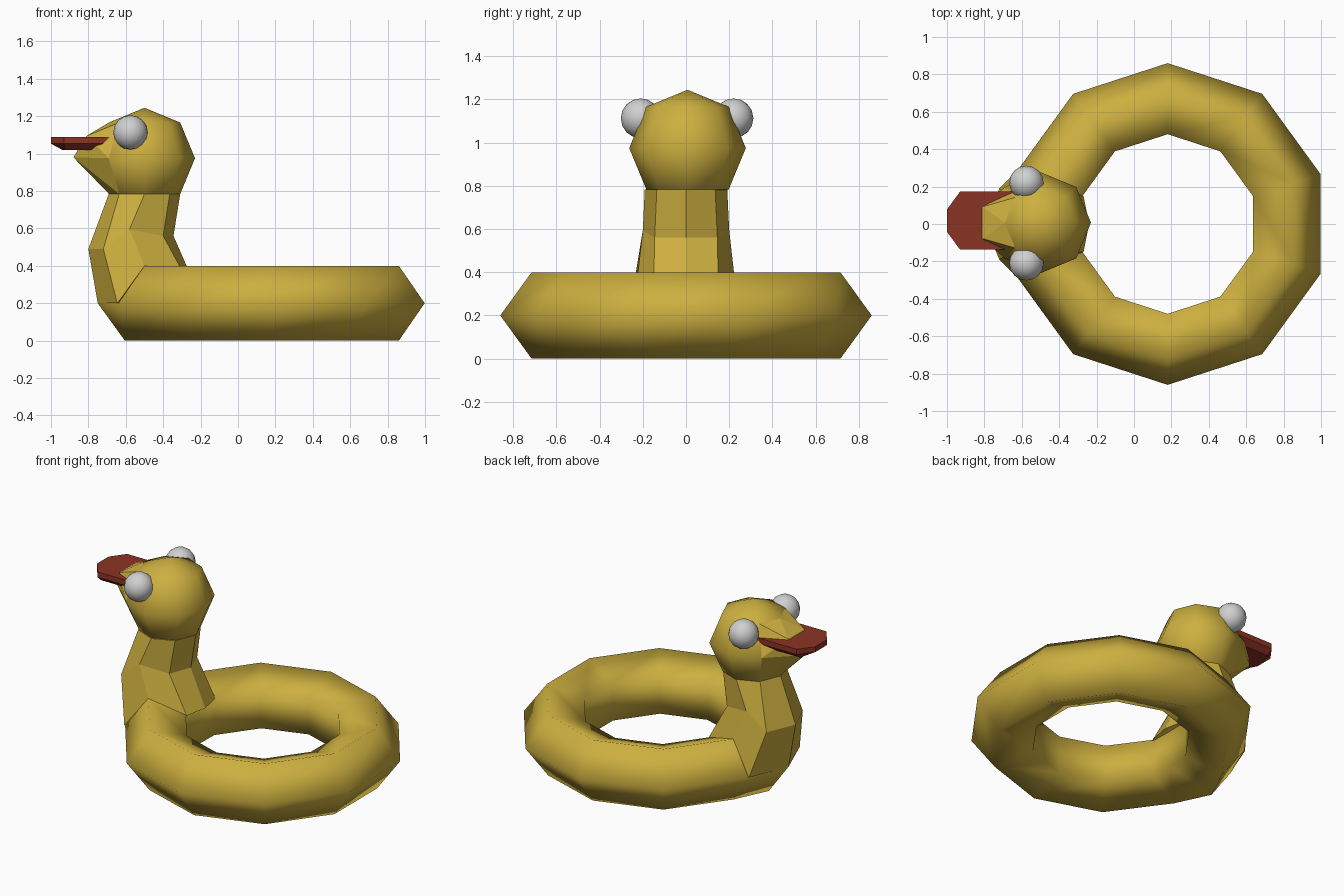
import bpy, bmesh
from math import sin, cos, tau, radians
from mathutils import Matrix, Vector

if "Cube" in bpy.data.objects:
    bpy.data.objects.remove(bpy.data.objects["Cube"])


def material(name, rgb):
    m = bpy.data.materials.new(name)
    m.use_nodes = True
    m.diffuse_color = (*rgb, 1)
    bsdf = next(n for n in m.node_tree.nodes if n.type == 'BSDF_PRINCIPLED')
    bsdf.inputs["Base Color"].default_value = (*rgb, 1)
    bsdf.inputs["Roughness"].default_value = 0.6
    return m


yellow = material("rubber_yellow", (0.61, 0.43, 0.05))
red = material("beak_red", (0.26, 0.033, 0.018))
white = material("eye_white", (0.63, 0.63, 0.63))


def finish(name, bm, mat, smooth):
    bmesh.ops.recalc_face_normals(bm, faces=bm.faces[:])
    for f in bm.faces:
        f.smooth = smooth
    me = bpy.data.meshes.new(name)
    bm.to_mesh(me)
    bm.free()
    me.materials.append(mat)
    ob = bpy.data.objects.new(name, me)
    bpy.context.collection.objects.link(ob)
    return ob


def loft(bm, rows, closed_rows=False, caps=False):
    """Join closed loops of points with quads."""
    loops = [[bm.verts.new(p) for p in row] for row in rows]
    n = len(loops[0])
    pairs = list(zip(loops, loops[1:]))
    if closed_rows:
        pairs.append((loops[-1], loops[0]))
    for a, b in pairs:
        for i in range(n):
            j = (i + 1) % n
            bm.faces.new((a[i], a[j], b[j], b[i]))
    if caps:
        bm.faces.new(loops[0])
        bm.faces.new(loops[-1])


# Swim ring: pentagonal tube on a ten-sided circle, with a bulge under the neck
def ring_section(angle):
    bulge = angle == 180
    pts = []
    for k in range(5):
        a = k * tau / 5
        r = 0.65 + 0.21 * cos(a)
        if bulge:
            r = r + 0.07 if cos(a) > 0 else 0.46
        z = 0.2 + 0.2 * sin(a) / sin(tau / 5)
        t = radians(angle)
        pts.append((0.18 + r * cos(t), r * sin(t), z))
    return pts


bm = bmesh.new()
loft(bm, [ring_section(a) for a in sorted([18 + 36 * i for i in range(10)] + [180])], closed_rows=True)
finish("swim_ring", bm, yellow, True)


# Neck: eight-sided loops given by half outlines from back to front
def mirrored(half):
    return half + [(x, -y, z) for x, y, z in half[-2:0:-1]]


base = [(-0.24, 0, 0.32), (-0.27, 0.15, 0.32), (-0.5, 0.222, 0.4), (-0.645, 0.265, 0.2), (-0.75, 0, 0.2)]
bend = [(-0.345, 0, 0.56), (-0.4, 0.145, 0.56), (-0.58, 0.2, 0.595), (-0.72, 0.19, 0.49), (-0.8, 0, 0.49)]
top = [(-0.5 + 0.191 * cos(i * tau / 8), 0.191 * sin(i * tau / 8), 0.784) for i in range(5)]
bm = bmesh.new()
loft(bm, [mirrored(h) for h in (base, bend, top)], caps=True)
finish("neck", bm, yellow, False)

# Head
bm = bmesh.new()
bmesh.ops.create_uvsphere(bm, u_segments=8, v_segments=4, radius=0.27,
                          matrix=Matrix.Translation((-0.5, 0.007, 0.975)))
finish("head", bm, yellow, True)

# Snout: pointed wedge that holds the beak
bm = bmesh.new()
for x, y, z in [(-0.69, 0, 1.166), (-0.635, 0.135, 1.166), (-0.81, 0.085, 1.094), (-0.69, 0.191, 0.975),
                (-0.88, 0.02, 0.98), (-0.75, 0.06, 0.89), (-0.69, 0, 0.785), (-0.635, 0.135, 0.784)]:
    for s in ((1, -1) if y else (1,)):
        bm.verts.new((x, y * s + 0.007, z))
hull = bmesh.ops.convex_hull(bm, input=bm.verts[:])
bmesh.ops.delete(bm, geom=[v for v in bm.verts if not v.link_faces], context='VERTS')
finish("snout", bm, yellow, False)


# Beak: flat plate with clipped tip and tapered underside
def beak_outline(inset, z):
    w, tip, back = 0.155 - inset * 0.6, -1 + inset, -0.62
    half = [(back, w), (-0.93, w), (tip, 0.06)]
    pts = half + [(x, -y) for x, y in reversed(half)]
    return [(x, y + 0.018, z) for x, y in pts]


bm = bmesh.new()
loft(bm, [beak_outline(0.06, 1.02), beak_outline(0, 1.053), beak_outline(0, 1.088)], caps=True)
finish("beak", bm, red, False)

# Eyes
for name, y in (("left_eye", 0.22), ("right_eye", -0.21)):
    bm = bmesh.new()
    bmesh.ops.create_uvsphere(bm, u_segments=16, v_segments=8, radius=0.092,
                              matrix=Matrix.Translation(Vector((-0.575, y, 1.113))))
    finish(name, bm, white, True)
